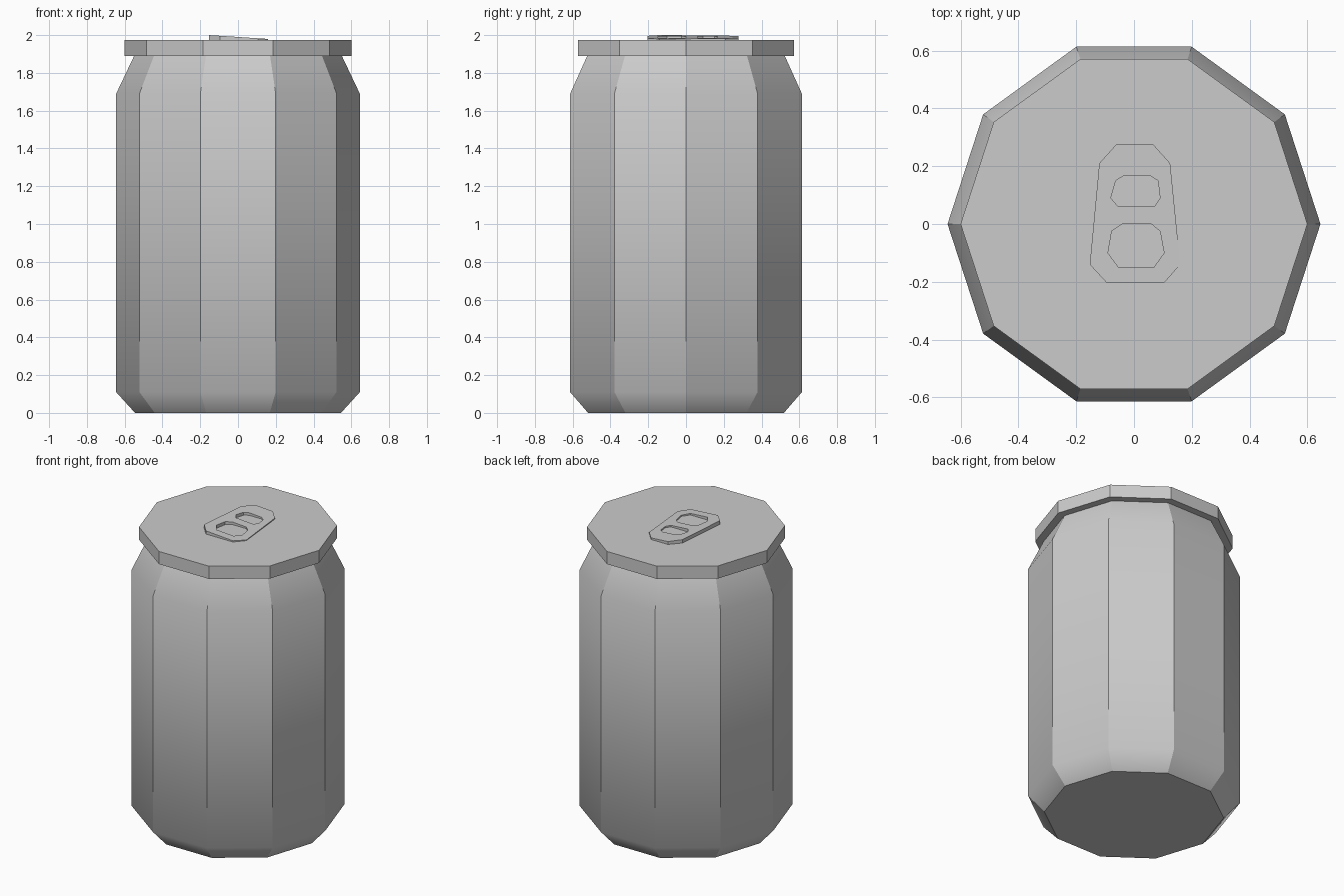
import bpy, bmesh
from math import cos, sin, pi

if "Cube" in bpy.data.objects:
    bpy.data.objects.remove(bpy.data.objects["Cube"])

SIDES = 10


def make_object(name, bm):
    bmesh.ops.recalc_face_normals(bm, faces=bm.faces)
    mesh = bpy.data.meshes.new(name)
    bm.to_mesh(mesh)
    bm.free()
    obj = bpy.data.objects.new(name, mesh)
    bpy.context.collection.objects.link(obj)
    return obj


def revolve(name, profile, cap, smooth=False):
    """Ten-sided shell from (radius, z) points; cap is the ring index to close."""
    bm = bmesh.new()
    rings = [[bm.verts.new((r * cos(2 * pi * i / SIDES), r * sin(2 * pi * i / SIDES), z))
              for i in range(SIDES)] for r, z in profile]
    for low, high in zip(rings, rings[1:]):
        for i in range(SIDES):
            j = (i + 1) % SIDES
            face = bm.faces.new((low[i], low[j], high[j], high[i]))
            face.smooth = smooth
            # vertical corners stay crisp, bends between rings blend
            bm.edges.get((low[i], high[i])).smooth = False
    for e in bm.faces.new(rings[cap]).edges:
        e.smooth = False
    return make_object(name, bm)


# Can wall with chamfered base and tapered shoulder
revolve("can_body", [(0.545, 0), (0.645, 0.11), (0.645, 1.69), (0.55, 1.89)], 0, True)

# Overhanging lid
revolve("can_lid", [(0.55, 1.89), (0.60, 1.89), (0.60, 1.975)], -1)

# Pull tab: outline with two finger holes, its top sloping down towards +x
outline = [(-0.06, 0.277), (0.065, 0.277), (0.125, 0.21), (0.16, -0.14),
           (0.105, -0.203), (-0.095, -0.203), (-0.153, -0.14), (-0.12, 0.21)]
upper_hole = [(-0.055, 0.06), (-0.08, 0.09), (-0.063, 0.15), (-0.035, 0.167),
              (0.055, 0.167), (0.083, 0.15), (0.09, 0.09), (0.07, 0.06)]
lower_hole = [(-0.055, -0.148), (-0.09, -0.10), (-0.077, -0.025), (-0.04, 0),
              (0.06, 0), (0.09, -0.025), (0.104, -0.10), (0.07, -0.148)]
bm = bmesh.new()
edges = []
for loop in (outline, upper_hole, lower_hole):
    vs = [bm.verts.new((x, y, 1.973)) for x, y in loop]
    edges += [bm.edges.new((vs[i - 1], vs[i])) for i in range(len(vs))]
bmesh.ops.triangle_fill(bm, edges=edges, use_beauty=True, use_dissolve=False, normal=(0, 0, 1))
result = bmesh.ops.extrude_face_region(bm, geom=bm.faces[:])
for v in result["geom"]:
    if isinstance(v, bmesh.types.BMVert):
        v.co.z = 2.0 - 0.065 * (v.co.x + 0.153)
make_object("pull_tab", bm)
